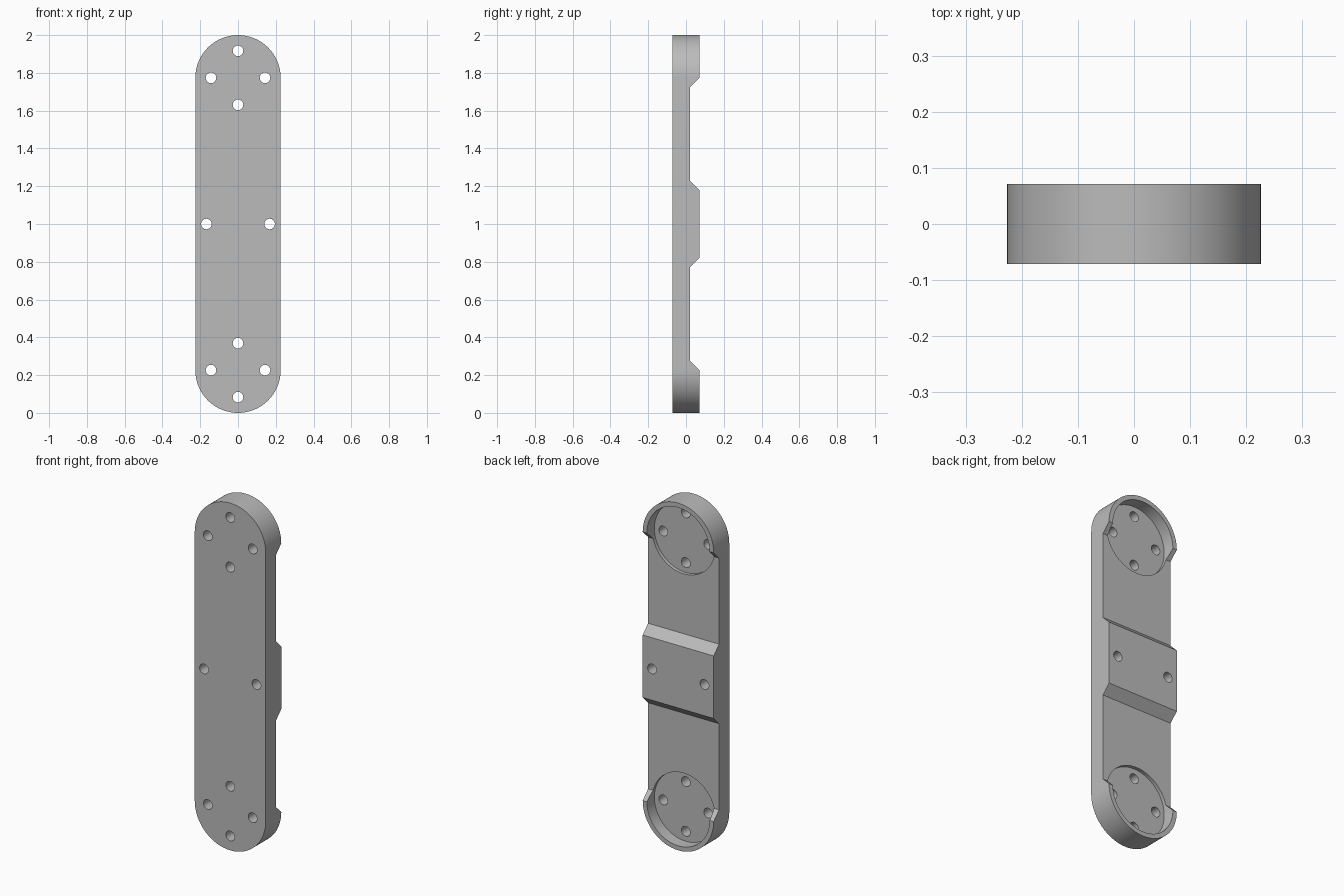
import bpy, bmesh, math
from mathutils import Vector

if "Cube" in bpy.data.objects:
    bpy.data.objects.remove(bpy.data.objects["Cube"], do_unlink=True)

R, HALF_T = 0.226, 0.071          # end radius, half thickness
TOP, BOTTOM = 2 - R, R            # centres of the rounded ends
STEP_Y, POCKET_Y = 0.022, 0.002   # recessed back face, pocket floor
POCKET_R, HOLE_R, HOLE_RING = 0.2, 0.028, 0.143

grey = bpy.data.materials.new("grey")
grey.use_nodes = True
colour = (0.5, 0.5, 0.5, 1)
grey.diffuse_color = colour
grey.node_tree.nodes["Principled BSDF"].inputs["Base Color"].default_value = colour


def prism(name, points, direction):
    """Extrude a closed outline of 3D points along a direction."""
    bm = bmesh.new()
    face = bm.faces.new([bm.verts.new(p) for p in points])
    ext = bmesh.ops.extrude_face_region(bm, geom=[face])
    moved = [v for v in ext["geom"] if isinstance(v, bmesh.types.BMVert)]
    bmesh.ops.translate(bm, verts=moved, vec=Vector(direction))
    bmesh.ops.recalc_face_normals(bm, faces=bm.faces)
    mesh = bpy.data.meshes.new(name)
    bm.to_mesh(mesh)
    bm.free()
    obj = bpy.data.objects.new(name, mesh)
    bpy.context.collection.objects.link(obj)
    mesh.materials.append(grey)
    return obj


def arc(x, z, r, y, start, sweep, n):
    return [(x + r * math.cos(start + sweep * i / n), y,
             z + r * math.sin(start + sweep * i / n)) for i in range(n + 1)]


def cylinder(name, x, z, r, y0, n):
    return prism(name, arc(x, z, r, y0, 0, math.tau, n)[:-1], (0, 0.3, 0))


def cut(target, cutter):
    mod = target.modifiers.new("cut", "BOOLEAN")
    mod.operation, mod.solver, mod.object = "DIFFERENCE", "EXACT", cutter
    bpy.context.view_layer.objects.active = target
    bpy.ops.object.modifier_apply(modifier=mod.name)
    bpy.data.objects.remove(cutter, do_unlink=True)


# Body with two rounded ends
outline = (arc(0, TOP, R, -HALF_T, 0, math.pi, 48)
           + arc(0, BOTTOM, R, -HALF_T, math.pi, math.pi, 48))
plate = prism("mounting_plate", outline, (0, 2 * HALF_T, 0))

# Sloped recesses across the back, above and below the middle block
slope = HALF_T - STEP_Y
over = 0.05
for side in (-1, 1):
    near, far = 0.18, TOP - 1
    profile = [(STEP_Y, near + slope), (HALF_T + over, near - over),
               (HALF_T + over, far + over), (STEP_Y, far - slope)]
    cut(plate, prism("recess_cutter",
                     [(-0.5, y, 1 + side * z) for y, z in profile], (1, 0, 0)))

# Round pockets and ring of screw holes at each end
for z in (TOP, BOTTOM):
    cut(plate, cylinder("pocket_cutter", 0, z, POCKET_R, POCKET_Y, 96))
    for dx, dz in ((1, 0), (-1, 0), (0, 1), (0, -1)):
        cut(plate, cylinder("hole_cutter", dx * HOLE_RING, z + dz * HOLE_RING,
                            HOLE_R, -0.15, 32))

# Pair of holes through the middle block
for x in (-0.167, 0.167):
    cut(plate, cylinder("hole_cutter", x, 1, HOLE_R, -0.15, 32))

# Smooth curves, sharp rims
bpy.ops.object.select_all(action="DESELECT")
plate.select_set(True)
bpy.context.view_layer.objects.active = plate
bpy.ops.object.shade_smooth_by_angle(angle=math.radians(30))
